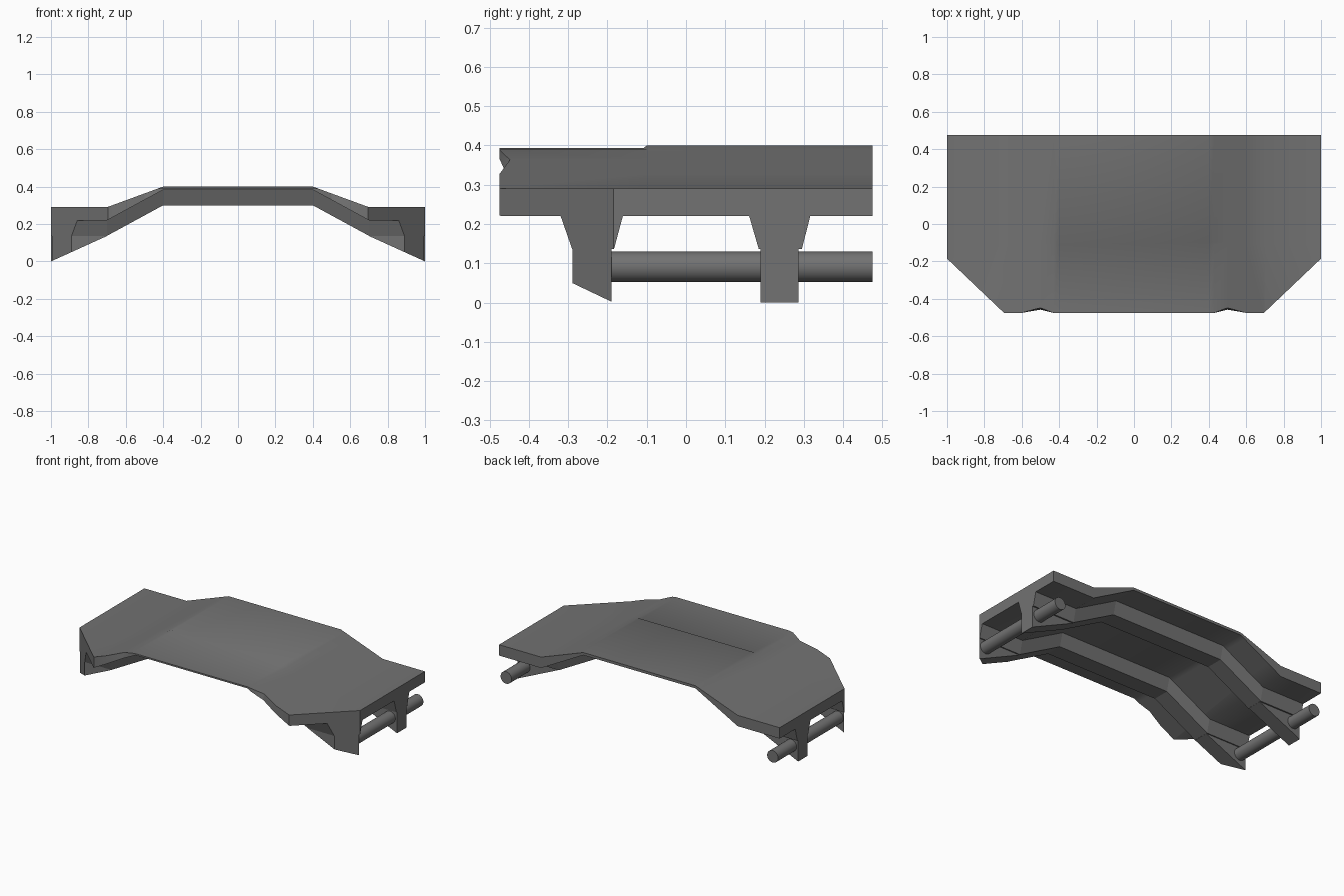
import bpy, bmesh
from mathutils import Vector

if "Cube" in bpy.data.objects:
    bpy.data.objects.remove(bpy.data.objects["Cube"])

# Dark grey paint shared by every part
paint = bpy.data.materials.new("dark_grey")
paint.diffuse_color = (0.17, 0.17, 0.17, 1)
paint.use_nodes = True
paint.node_tree.nodes["Principled BSDF"].inputs["Base Color"].default_value = paint.diffuse_color


def loft(name, rings):
    """Skin closed rings of points laid out along x, then cut the front corners."""
    bm = bmesh.new()
    vs = [[bm.verts.new(p) for p in r] for r in rings]
    n = len(rings[0])
    for a, b in zip(vs, vs[1:]):
        for i in range(n):
            j = (i + 1) % n
            bm.faces.new((a[i], a[j], b[j], b[i]))
    bm.faces.new(vs[0][::-1])
    bm.faces.new(vs[-1])
    for s in (-1, 1):
        res = bmesh.ops.bisect_plane(
            bm, geom=bm.verts[:] + bm.edges[:] + bm.faces[:], dist=1e-6,
            plane_co=Vector((s, -0.185, 0)), plane_no=Vector((s * 0.29, -0.305, 0)),
            clear_outer=True)
        cut = [e for e in res["geom_cut"]
               if isinstance(e, bmesh.types.BMEdge) and e.is_boundary]
        if cut:
            bmesh.ops.edgeloop_fill(bm, edges=cut)
    bmesh.ops.recalc_face_normals(bm, faces=bm.faces[:])
    me = bpy.data.meshes.new(name)
    bm.to_mesh(me)
    bm.free()
    ob = bpy.data.objects.new(name, me)
    ob.data.materials.append(paint)
    bpy.context.collection.objects.link(ob)
    return ob


def smooth(ob):
    bpy.ops.object.select_all(action='DESELECT')
    ob.select_set(True)
    bpy.context.view_layer.objects.active = ob
    bpy.ops.object.shade_smooth_by_angle()


def ramp(x, centre, end):
    t = min(max((abs(x) - 0.4) / 0.3, 0), 1)
    return centre + (end - centre) * t


def top(x):
    return ramp(x, 0.4, 0.29)


def under(x):
    return ramp(x, 0.383, 0.22)


# Deck: bent plate with a shallow step across the middle and two front nicks
half = [0.4, 0.43, 0.5, 0.6, 0.7, 1.0]
xs = [-x for x in half[::-1]] + half
rings = []
for x in xs:
    drop = 0.007 if abs(x) <= 0.41 else 0
    nick = 1 if abs(x) == 0.5 else 0
    z, zb = top(x), under(x)
    rings.append([(x, -0.475 + 0.027 * nick, z - drop), (x, -0.109, z - drop),
                  (x, -0.099, z), (x, 0.475, z), (x, 0.475, zb),
                  (x, -0.475 + 0.017 * nick, zb)])
smooth(loft("deck", rings))

# Cross beams: tapered ribs following the deck underside
bend = [-1.0, -0.7, -0.4, 0.4, 0.7, 1.0]
for name, wide, narrow in (("front", (-0.32, -0.16), (-0.29, -0.183)),
                           ("rear", (0.16, 0.317), (0.185, 0.295))):
    loft(name + "_beam",
         [[(x, wide[0], under(x) + 0.003), (x, wide[1], under(x) + 0.003),
           (x, narrow[1], under(x) - 0.083), (x, narrow[0], under(x) - 0.083)]
          for x in bend])

# Wedge feet below the beam ends, and the side rods that join them
for s, side in ((-1, "left"), (1, "right")):
    for name, y0, y1 in (("front", -0.289, -0.19), ("rear", 0.19, 0.286)):
        loft(f"{side}_{name}_foot",
             [[(s * x, y0, 0.14), (s * x, y1, 0.14), (s * x, y1, z), (s * x, y0, z)]
              for x, z in ((0.7, 0.136), (1.0, 0.0))])
    bpy.ops.mesh.primitive_cylinder_add(vertices=24, radius=0.039, depth=0.666,
                                        location=(s * 0.95, 0.142, 0.091),
                                        rotation=(1.570796, 0, 0))
    rod = bpy.context.object
    rod.name = f"{side}_rod"
    rod.data.materials.append(paint)
    smooth(rod)
